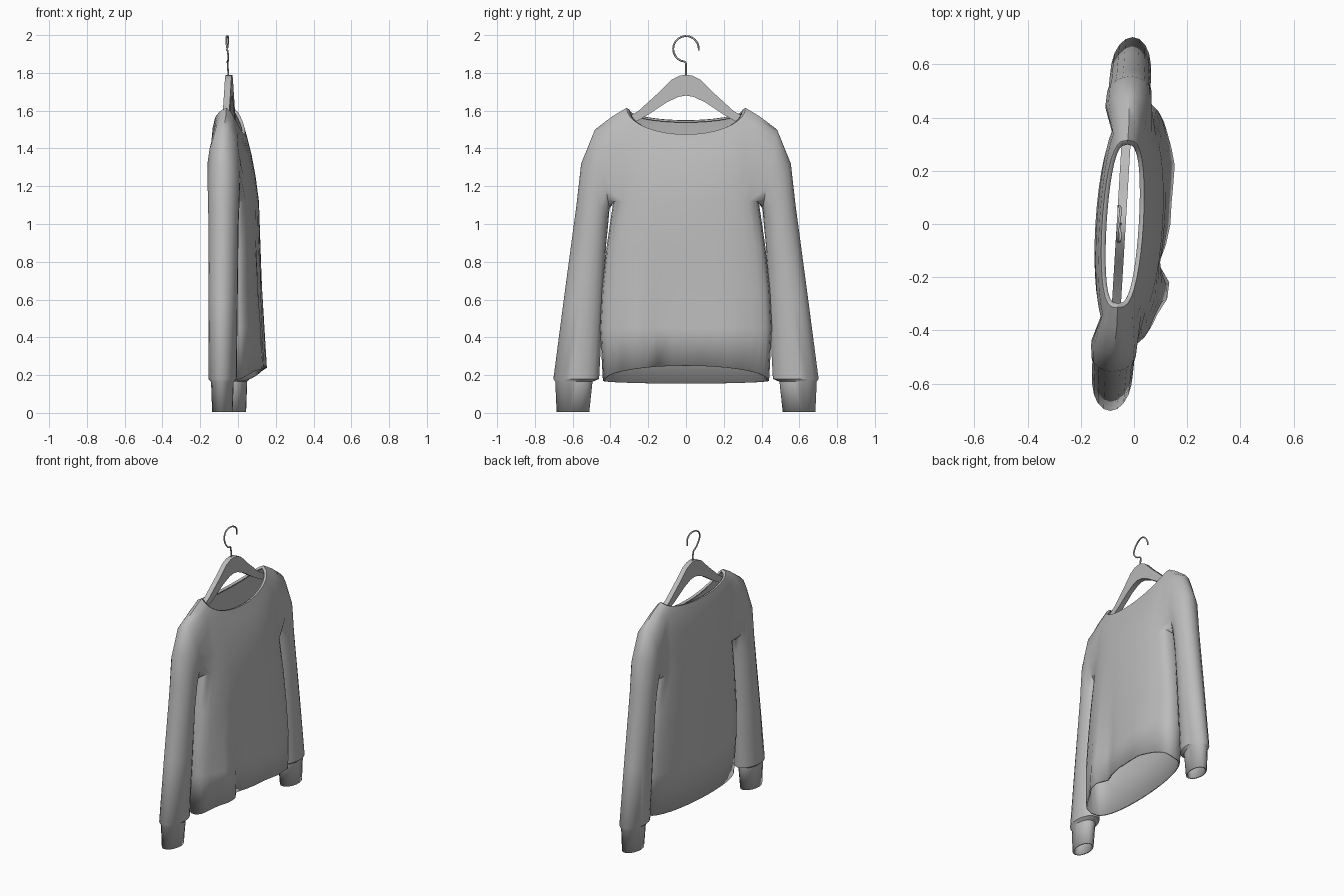
import bpy, bmesh, math
from mathutils import Vector

cube = bpy.data.objects.get("Cube")
if cube:
    bpy.data.objects.remove(cube)

grey = bpy.data.materials.new("soft grey")
grey.use_nodes = True
grey.diffuse_color = (0.5, 0.5, 0.5, 1)
grey.node_tree.nodes["Principled BSDF"].inputs["Base Color"].default_value = (0.5, 0.5, 0.5, 1)

SKEW = 0.06        # the garment hangs slightly turned
COLS = 36          # columns around the torso
HALF = 3           # armhole half width in columns
ARM_LOW, ARM_TOP = 4, 7


def finish(obj, angle=40):
    obj.data.materials.append(grey)
    bpy.ops.object.select_all(action='DESELECT')
    bpy.context.view_layer.objects.active = obj
    obj.select_set(True)
    bpy.ops.object.shade_smooth_by_angle(angle=math.radians(angle))


def mesh_object(name, bm):
    bmesh.ops.recalc_face_normals(bm, faces=bm.faces)
    mesh = bpy.data.meshes.new(name)
    bm.to_mesh(mesh)
    bm.free()
    obj = bpy.data.objects.new(name, mesh)
    bpy.context.collection.objects.link(obj)
    return obj


def bump(y, centre, width):
    return math.exp(-((y - centre) / width) ** 2)


def torso_point(row, j):
    half, front, back, z_front, z_back, z_side = row
    t = 2 * math.pi * j / COLS
    c, y = math.cos(t), half * math.sin(t)
    mid, depth = (front + back) / 2, (front - back) / 2
    x = mid + depth * math.copysign(abs(c) ** 0.65, c)
    z = z_side + ((z_front if c > 0 else z_back) - z_side) * abs(c)
    if c > 0.1:    # loose folds near the front hem
        fold = 0.035 * bump(y, -0.25, 0.06) - 0.035 * bump(y, -0.14, 0.06) + 0.015 * bump(y, 0.22, 0.08)
        x += fold * max(0, 1 - (z - 0.2) / 0.75)
    return (x + SKEW * y, y, z)


# Torso rows: half width, front x, back x, front z, back z, side z
rows = [
    (0.44, 0.137, -0.12, 0.25, 0.155, 0.17),
    (0.455, 0.128, -0.13, 0.45, 0.45, 0.45),
    (0.445, 0.12, -0.135, 0.65, 0.65, 0.65),
    (0.42, 0.115, -0.14, 0.88, 0.88, 0.88),
    (0.385, 0.108, -0.145, 1.12, 1.12, 1.12),
    (0.395, 0.09, -0.145, 1.25, 1.26, 1.27),
    (0.41, 0.068, -0.14, 1.36, 1.4, 1.43),
    (0.39, 0.047, -0.13, 1.43, 1.5, 1.57),
    (0.315, 0.035, -0.12, 1.475, 1.55, 1.615),
    (0.298, 0.018, -0.103, 1.472, 1.547, 1.605),
]
bm = bmesh.new()
grid = [[bm.verts.new(torso_point(r, j)) for j in range(COLS)] for r in rows]


def in_armhole(i, j):
    if not ARM_LOW <= i < ARM_TOP:
        return False
    return any(c - HALF <= j < c + HALF for c in (COLS // 4, 3 * COLS // 4))


for i in range(len(rows) - 1):
    for j in range(COLS):
        if not in_armhole(i, j):
            k = (j + 1) % COLS
            bm.faces.new((grid[i][j], grid[i][k], grid[i + 1][k], grid[i + 1][j]))

# Sleeve rings: inner y, inner z, outer y, outer z, half depth
sleeve = [
    (0.405, 1.08, 0.482, 1.5, 0.088),
    (0.412, 1.0, 0.555, 1.32, 0.085),
    (0.422, 0.9, 0.58, 1.1, 0.08),
    (0.438, 0.6, 0.647, 0.6, 0.078),
    (0.46, 0.18, 0.702, 0.18, 0.075),
    (0.495, 0.165, 0.692, 0.165, 0.06),
    (0.512, 0.005, 0.685, 0.005, 0.054),
]
for side in (1, -1):
    c = COLS // 4 if side > 0 else 3 * COLS // 4
    # Armhole loop: underarm, front edge, shoulder, back edge
    cells = [(ARM_LOW, s) for s in range(HALF + 1)]
    cells += [(i, HALF) for i in range(ARM_LOW + 1, ARM_TOP)]
    cells += [(ARM_TOP, s) for s in range(HALF, -1, -1)]
    loop = [grid[i][c - side * s] for i, s in cells]
    loop += [grid[i][c + side * s] for i, s in reversed(cells[1:-1])]
    n = len(loop)
    for yi, zi, yo, zo, depth in sleeve:
        ring = []
        for k in range(n):
            a = 2 * math.pi * k / n
            f = (1 - math.cos(a)) / 2
            y = side * (yi + (yo - yi) * f)
            z = zi + (zo - zi) * f
            ring.append(bm.verts.new((-0.047 + depth * math.sin(a) + SKEW * y, y, z)))
        for k in range(n):
            m = (k + 1) % n
            bm.faces.new((loop[k], loop[m], ring[m], ring[k]))
        loop = ring

sweater = mesh_object("sweater", bm)
solid = sweater.modifiers.new("fabric thickness", 'SOLIDIFY')
solid.thickness = 0.01
solid.offset = -1
finish(sweater)

# Hanger: half profile mirrored, then extruded
upper = [(0, 1.79), (0.035, 1.785), (0.075, 1.765), (0.14, 1.7), (0.25, 1.6), (0.35, 1.54)]
lower = [(0.35, 1.5), (0.25, 1.55), (0.19, 1.585), (0.1, 1.645), (0.04, 1.673), (0, 1.68)]
half = upper + lower
outline = half + [(-y, z) for y, z in reversed(half[1:-1])]
bm = bmesh.new()
face = bm.faces.new([bm.verts.new((-0.065 + SKEW * y, y, z)) for y, z in outline])
ext = bmesh.ops.extrude_face_region(bm, geom=[face])
bmesh.ops.translate(bm, vec=Vector((0.034, 0, 0)),
                    verts=[v for v in ext["geom"] if isinstance(v, bmesh.types.BMVert)])
hanger = mesh_object("hanger", bm)
finish(hanger, 30)

# Hook: a bent wire
curve = bpy.data.curves.new("hook", 'CURVE')
curve.dimensions = '3D'
curve.bevel_depth = 0.005
curve.bevel_resolution = 1
curve.use_fill_caps = True
path = [(-0.05, 0, 1.77), (-0.055, 0, 1.85)]
for k in range(17):
    a = math.radians(-95 - k * 17)
    path.append((-0.057 + 0.006 * math.sin(2 * a), 0.068 * math.cos(a), 1.927 + 0.068 * math.sin(a)))
spline = curve.splines.new('POLY')
spline.points.add(len(path) - 1)
for p, co in zip(spline.points, path):
    p.co = (*co, 1)
hook = bpy.data.objects.new("hook", curve)
bpy.context.collection.objects.link(hook)
curve.materials.append(grey)
